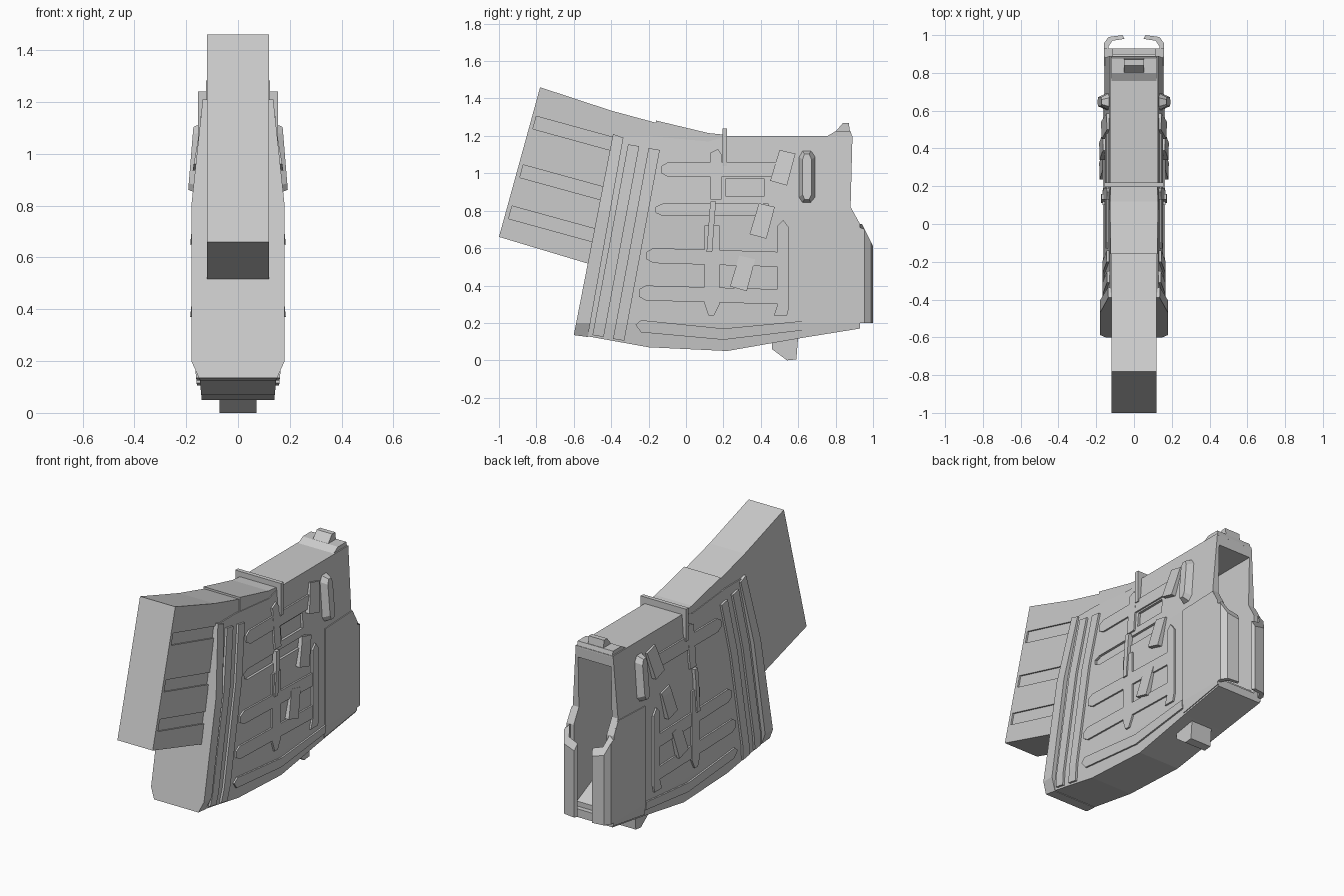
import bpy, bmesh
from mathutils import Vector

if "Cube" in bpy.data.objects:
    bpy.data.objects.remove(bpy.data.objects["Cube"])

grey = bpy.data.materials.new("light_grey")
grey.use_nodes = True
grey.diffuse_color = (0.6, 0.6, 0.6, 1)
grey.node_tree.nodes["Principled BSDF"].inputs["Base Color"].default_value = (0.6, 0.6, 0.6, 1)


def wall(z):
    """Half width of the housing at a height."""
    return 0.155 - max(0, z - 0.8) * 0.07 - max(0, 0.2 - z) * 0.1


def flare(z):
    """Half width of the front frame at a height."""
    return 0.18 - max(0, z - 0.8) * 0.107 - max(0, 0.2 - z) * 0.45


def add_prism(bm, outline, x_in, x_out):
    """Side outline swept between two x surfaces, given as functions of height."""
    part = bmesh.new()
    face = part.faces.new([part.verts.new((0, y, z)) for y, z in outline])
    ext = bmesh.ops.extrude_face_region(part, geom=[face])
    for v in ext["geom"]:
        if isinstance(v, bmesh.types.BMVert):
            v.co.x = 1
    # extrude_face_region keeps no start cap on a lone face, so close it if needed
    if not any(all(v.co.x < 0.5 for v in f.verts) for f in part.faces):
        part.faces.new([v for v in part.verts if v.co.x < 0.5])
    for z in (0.2, 0.8):
        bmesh.ops.bisect_plane(part, geom=part.verts[:] + part.edges[:] + part.faces[:],
                               plane_co=(0, 0, z), plane_no=(0, 0, 1))
    for v in part.verts:
        v.co.x = x_out(v.co.z) if v.co.x > 0.5 else x_in(v.co.z)
    bmesh.ops.recalc_face_normals(part, faces=part.faces)
    mesh = bpy.data.meshes.new("temp")
    part.to_mesh(mesh)
    part.free()
    bm.from_mesh(mesh)
    bpy.data.meshes.remove(mesh)


def finish(name, bm):
    mesh = bpy.data.meshes.new(name)
    bm.to_mesh(mesh)
    bm.free()
    mesh.materials.append(grey)
    ob = bpy.data.objects.new(name, mesh)
    bpy.context.collection.objects.link(ob)
    return ob


def block(name, outline, width):
    """Solid spanning both sides; width is a number or a function of height."""
    f = width if callable(width) else lambda z: width
    bm = bmesh.new()
    add_prism(bm, outline, lambda z: -f(z), f)
    return finish(name, bm)


def plates(name, outlines, inner, outer):
    """Mirrored pairs of plates lying between two surfaces on both sides."""
    bm = bmesh.new()
    for o in outlines:
        for s in (1, -1):
            add_prism(bm, o, lambda z: s * inner(z), lambda z: s * outer(z))
    return finish(name, bm)


def raised(name, outlines, height):
    return plates(name, outlines, lambda z: wall(z) - 0.01, lambda z: wall(z) + height)


def cut(target, cutter):
    cutter.hide_render = True
    m = target.modifiers.new("cut", "BOOLEAN")
    m.operation, m.object, m.solver = "DIFFERENCE", cutter, "EXACT"
    with bpy.context.temp_override(object=target, active_object=target):
        bpy.ops.object.modifier_apply(modifier=m.name)
    bpy.data.objects.remove(cutter)


def rect(y0, y1, z0, z1):
    return [(y0, z0), (y1, z0), (y1, z1), (y0, z1)]


def bar(y0, y1, z, h=0.04, drop=0.0):
    """Bar with a pointed front end."""
    return [(y0, z - h / 2), (y0 + 0.035, z - h), (y1, z - h - drop),
            (y1, z + h - drop), (y0 + 0.035, z + h), (y0, z + h / 2)]


# Housing with an open rear and shallow side recesses
housing = block("housing", [
    (-0.59, 0.14), (-0.2, 0.07), (0.22, 0.05), (0.62, 0.12), (0.93, 0.17),
    (0.93, 0.73), (0.88, 0.82), (0.89, 1.2), (0.22, 1.2), (0.12, 1.17),
    (-0.2, 1.2), (-0.39, 1.2)], wall)
cut(housing, block("cavity", rect(0.3, 1.1, 0.22, 1.13), 0.112))
for o in (bar(-0.16, 0.44, 0.805, 0.03), rect(0.21, 0.42, 0.88, 0.97)):
    cut(housing, plates("recess", [o], lambda z: wall(z) - 0.015, lambda z: 0.3))

# Inserted curved block with three grooves per side
insert = block("insert", [(-1, 0.66), (-0.78, 1.46), (-0.4, 1.335), (-0.16, 1.27),
                          (0.12, 1.21), (0.2, 1.2), (0.2, 0.85), (-0.3, 0.45)], 0.12)
along, down = Vector((0.964, -0.265)), Vector((-0.265, -0.964))
for start in ((-0.8, 1.305), (-0.87, 1.045), (-0.93, 0.825)):
    a = Vector(start)
    slot = [a, a + along * 0.55, a + along * 0.55 + down * 0.07, a + down * 0.07]
    cut(insert, plates("slot", [slot], lambda z: 0.11, lambda z: 0.3))
block("insert_sleeve", [(-0.16, 1.1), (-0.16, 1.282), (0.12, 1.215), (0.22, 1.205),
                        (0.22, 1.1)], 0.124)

# Flared front frame and slanted ribs behind it
block("front_frame", [(-0.6, 0.135), (-0.525, 0.125), (-0.335, 1.19), (-0.39, 1.21)], flare)
raised("side_ribs", [
    [(y, z), (y + 0.06, z - 0.01), (y + 0.25, z + 1.01), (y + 0.19, z + 1.02)]
    for y, z in ((-0.5, 0.135), (-0.39, 0.115))], 0.013)

# Raised lattice on the sides
raised("lattice_bars", [bar(-0.13, 0.48, 1.02), bar(-0.21, 0.5, 0.56, drop=0.02),
                        bar(-0.25, 0.5, 0.36, drop=0.02)], 0.01)
raised("lattice_uprights", [
    [(0.1, 0.3), (0.12, 0.24), (0.15, 0.24), (0.18, 0.3), (0.18, 0.72), (0.1, 0.72)],
    [(0.49, 0.3), (0.47, 0.24), (0.54, 0.24), (0.55, 0.28), (0.55, 0.71), (0.52, 0.75),
     (0.49, 0.72)],
    [(0.13, 0.86), (0.19, 0.86), (0.19, 1.1), (0.17, 1.13), (0.13, 1.11)]], 0.011)
raised("lower_strip", [[(-0.27, 0.19), (-0.24, 0.15), (0.2, 0.11), (0.62, 0.16),
                        (0.62, 0.21), (0.2, 0.17), (-0.24, 0.215)]], 0.01)
raised("centre_strap", [[(0.11, 0.58), (0.14, 0.58), (0.16, 0.85), (0.13, 0.85)]], 0.02)
raised("rear_panel", [[(0.62, 0.13), (0.93, 0.18), (0.93, 0.73), (0.885, 0.81),
                       (0.62, 0.8)]], 0.005)

# Wedge shaped grips stepping down the sides
for y, z in ((0.52, 1.03), (0.41, 0.745), (0.305, 0.465)):
    plates("wedge_grip", [[(y - 0.07, z - 0.07), (y + 0.02, z - 0.095),
                           (y + 0.065, z + 0.075), (y - 0.02, z + 0.095)]],
           lambda h: wall(h) - 0.01,
           lambda h: wall(h) + 0.02 - (h - z) * 0.1)

# Upright side studs with bevelled outer faces
studs = raised("side_studs", [[(0.6, 0.87), (0.62, 0.84), (0.67, 0.84), (0.695, 0.87),
                               (0.695, 1.09), (0.67, 1.125), (0.62, 1.125), (0.6, 1.09)]], 0.04)
for v in studs.data.vertices:
    if abs(v.co.x) > wall(v.co.z) + 0.02:
        v.co.y = 0.647 + (v.co.y - 0.647) * 0.5
        v.co.z = 0.982 + (v.co.z - 0.982) * 0.85

# Band over the top
block("top_band", rect(0.195, 0.22, 1.04, 1.24), 0.155)

# Curled rear lips, made from a plan outline raised upward
bm = bmesh.new()
plan = [(0.16, 0.88), (0.16, 0.955), (0.135, 0.99), (0.06, 1.0), (0.05, 0.98),
        (0.115, 0.97), (0.135, 0.94), (0.135, 0.88)]
for s in (1, -1):
    face = bm.faces.new([bm.verts.new((s * x, y, 0.2)) for x, y in plan])
    ext = bmesh.ops.extrude_face_region(bm, geom=[face], use_keep_orig=True)
    for v in ext["geom"]:
        if isinstance(v, bmesh.types.BMVert):
            v.co.z = 0.73 - max(0, v.co.y - 0.94) * 2
bmesh.ops.recalc_face_normals(bm, faces=bm.faces)
finish("rear_lips", bm)

# Rear floor step, top catch and bottom tab
block("floor_step", [(0.6, 0.2), (0.9, 0.2), (0.9, 0.25), (0.75, 0.32), (0.6, 0.32)], 0.112)
block("catch_base", [(0.74, 1.19), (0.89, 1.19), (0.88, 1.225), (0.8, 1.225)], 0.12)
block("top_catch", [(0.78, 1.2), (0.88, 1.2), (0.87, 1.27), (0.84, 1.27)], 0.052)
block("bottom_tab", [(0.46, 0.06), (0.54, 0.0), (0.59, 0.005), (0.6, 0.13), (0.46, 0.1)], 0.072)
